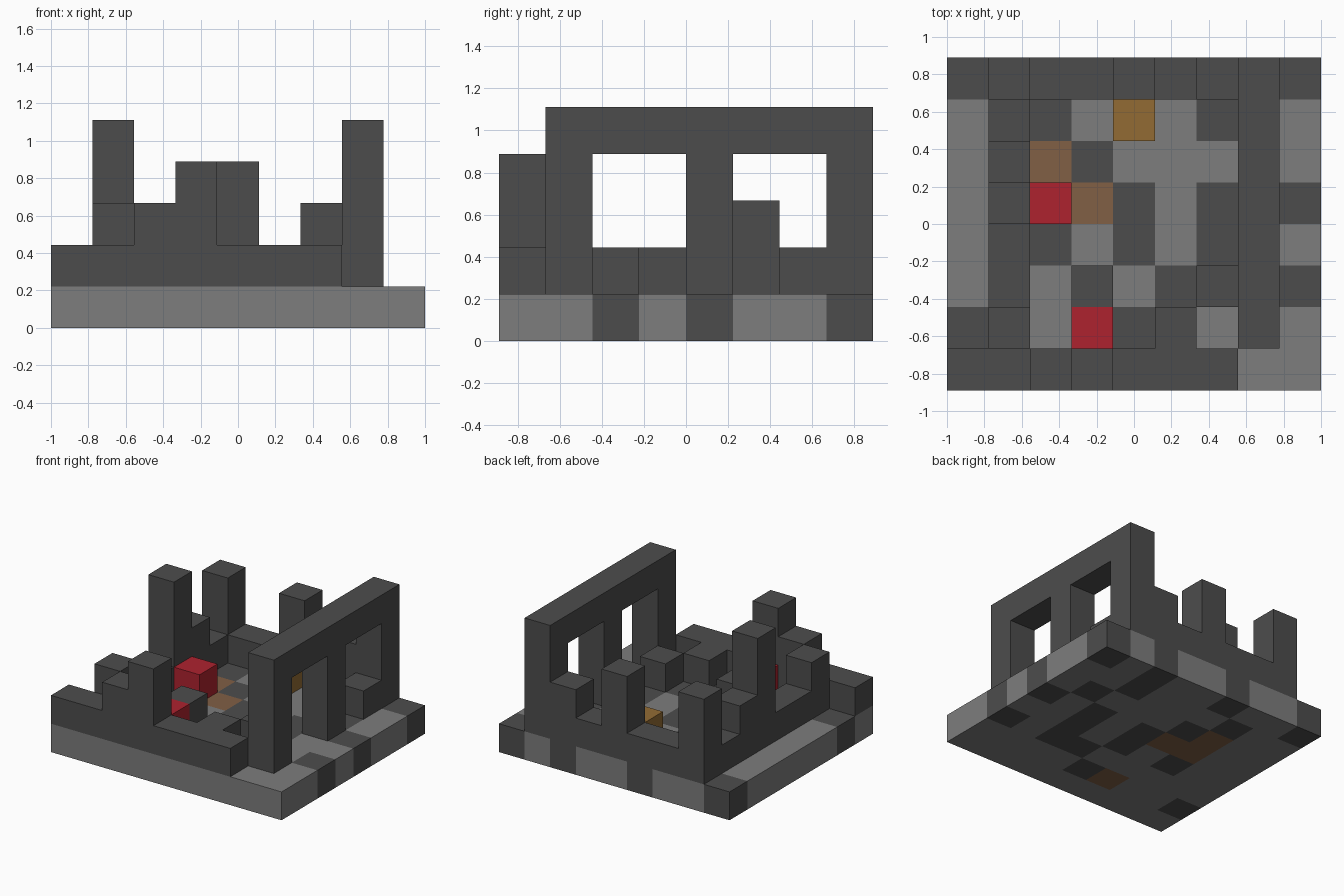
import bpy, bmesh
from mathutils import Vector

cube = bpy.data.objects.get("Cube")
if cube:
    bpy.data.objects.remove(cube, do_unlink=True)

S = 2 / 9  # edge length of one block


def material(name, rgb):
    m = bpy.data.materials.new(name)
    m.use_nodes = True
    m.diffuse_color = (*rgb, 1)
    bsdf = next(n for n in m.node_tree.nodes if n.type == "BSDF_PRINCIPLED")
    bsdf.inputs["Base Color"].default_value = (*rgb, 1)
    bsdf.inputs["Roughness"].default_value = 0.9
    return m


MATS = {
    "D": material("dark_stone", (0.073, 0.073, 0.073)),
    "L": material("light_stone", (0.205, 0.205, 0.205)),
    "B": material("brown_earth", (0.22, 0.115, 0.06)),
    "R": material("red_block", (0.42, 0.016, 0.028)),
    "G": material("gold_block", (0.29, 0.148, 0.034)),
}
KEYS = list(MATS)

# Floor colours, back row first
FLOOR = """
DLLDLLDLD
LLDLLLDLL
LLBDLLLDL
LLBBDLDLD
LLDLDLDLL
LLLLLDDLD
DLLBDLLLL
LLLLLLLLL""".split()


def floor_cells():
    return {(x, 7 - i, 0): c for i, row in enumerate(FLOOR) for x, c in enumerate(row)}


def columns(heights, colour="D"):
    """Stack blocks above the floor up to each height, counted in blocks."""
    return {(x, y, z): colour for (x, y), h in heights.items() for z in range(1, h)}


def along_x(y, digits):
    return {(x, y): int(d) for x, d in enumerate(digits)}


def along_y(x, digits):
    return {(x, y): int(d) for y, d in enumerate(digits)}


# Ruined walls, arcade and loose blocks
arcade = columns(along_y(7, "15115125"))
arcade.update({(7, y, 4): "D" for y in range(1, 8)})
parts = {
    "floor_slab": floor_cells(),
    "front_wall": columns(along_x(0, "223422211")),
    "right_wall": columns(along_y(1, "13225321")),
    "back_wall": columns(along_x(7, "142242311")),
    "left_arcade": arcade,
    "rubble_blocks": columns({(3, 2): 2, (6, 2): 2, (5, 1): 2}),
    "red_blocks": columns({(2, 4): 2, (3, 1): 2}, "R"),
    "gold_block": columns({(4, 6): 2}, "G"),
}
solid = set().union(*parts.values())


def build(name, cells):
    """Outer faces of the blocks, merged into flat panels."""
    bm = bmesh.new()
    for cell, colour in cells.items():
        for axis in range(3):
            for side in (0, 1):
                near = list(cell)
                near[axis] += 2 * side - 1
                if tuple(near) in solid:
                    continue
                u, v = (axis + 1) % 3, (axis + 2) % 3
                ring = []
                for a, b in ((0, 0), (1, 0), (1, 1), (0, 1)):
                    p = Vector(cell)
                    p[axis] += side
                    p[u] += a
                    p[v] += b
                    ring.append(bm.verts.new((p - Vector((4.5, 4, 0))) * S))
                face = bm.faces.new(ring if side else ring[::-1])
                face.material_index = KEYS.index(colour)
    bmesh.ops.remove_doubles(bm, verts=bm.verts[:], dist=0.001)
    bmesh.ops.dissolve_limit(bm, angle_limit=0.01, verts=bm.verts[:],
                             edges=bm.edges[:], delimit={"MATERIAL"})
    mesh = bpy.data.meshes.new(name)
    bm.to_mesh(mesh)
    bm.free()
    for key in KEYS:
        mesh.materials.append(MATS[key])
    obj = bpy.data.objects.new(name, mesh)
    bpy.context.collection.objects.link(obj)


for part, cells in parts.items():
    build(part, cells)
